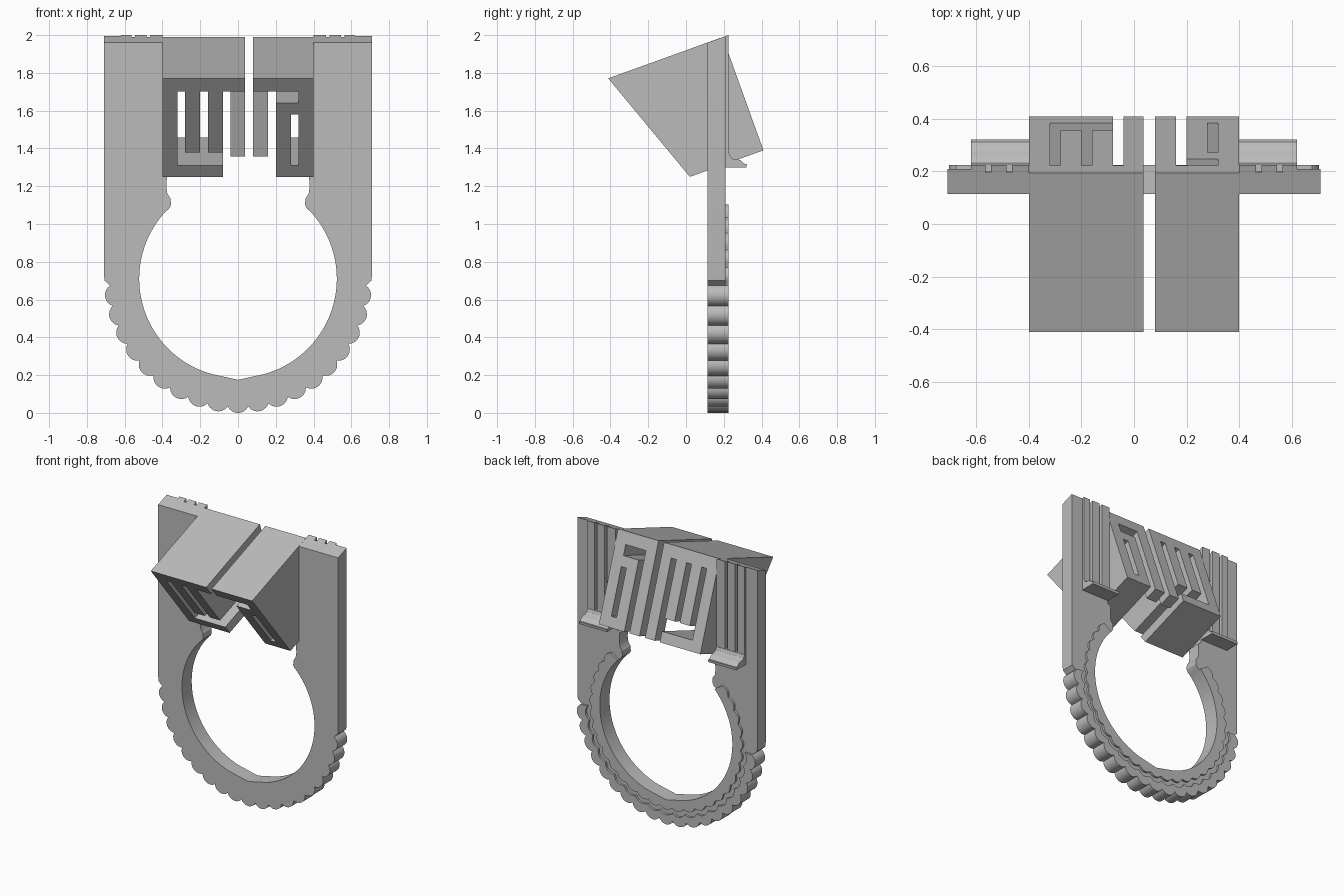
import bpy, bmesh, math

cube = bpy.data.objects.get("Cube")
if cube:
    bpy.data.objects.remove(cube, do_unlink=True)

# One grey metal for everything
metal = bpy.data.materials.new("grey_metal")
metal.use_nodes = True
metal.diffuse_color = (0.5, 0.5, 0.5, 1)
metal.node_tree.nodes["Principled BSDF"].inputs["Base Color"].default_value = (0.5, 0.5, 0.5, 1)


def prism(name, loops, place):
    """Fill flat loops (outline and holes), thicken, and place each (u, v, w), w being 0 or 1."""
    bm = bmesh.new()
    for loop in loops:
        verts = [bm.verts.new((u, v, 0)) for u, v in loop]
        for i, v in enumerate(verts):
            bm.edges.new((verts[i - 1], v))
    bmesh.ops.triangle_fill(bm, edges=bm.edges[:], use_beauty=True, normal=(0, 0, 1))
    ret = bmesh.ops.extrude_face_region(bm, geom=bm.faces[:], use_keep_orig=True)
    for v in ret["geom"]:
        if isinstance(v, bmesh.types.BMVert):
            v.co.z = 1
    for v in bm.verts:
        v.co = place(*v.co)
    bmesh.ops.recalc_face_normals(bm, faces=bm.faces[:])
    mesh = bpy.data.meshes.new(name)
    bm.to_mesh(mesh)
    bm.free()
    mesh.materials.append(metal)
    obj = bpy.data.objects.new(name, mesh)
    bpy.context.collection.objects.link(obj)
    bpy.ops.object.select_all(action='DESELECT')
    obj.select_set(True)
    bpy.context.view_layer.objects.active = obj
    bpy.ops.object.shade_smooth_by_angle(angle=math.radians(30))
    return obj


def upright(y0, y1):
    """Stand a profile up between two depths, under the sloping top."""
    def place(u, v, w):
        y = y0 + (y1 - y0) * w
        return (u, y, min(v, 1.96 + 0.364 * (y - 0.115)))
    return place


def rect(x0, x1, z0, z1):
    return [(x0, z0), (x1, z0), (x1, z1), (x0, z1)]


def mirrored(half):
    """Close a half outline whose two ends lie on x = 0."""
    return half + [(-x, z) for x, z in reversed(half[1:-1])]


# Ring outlines in polar form
CZ, STEP = 0.71, 9.15


def polar(r, a):
    a = math.radians(a)
    return (r * math.cos(a) if a > -1.5707 else 0.0, CZ + r * math.sin(a))


def offset(a):
    return math.radians((a + 90 + STEP / 2) % STEP - STEP / 2)


def bead(a):
    d = offset(a)
    return 0.65 * math.cos(d) + math.sqrt(0.06 ** 2 - (0.65 * math.sin(d)) ** 2)


def wave(base):
    return lambda a: base + 0.02 * math.cos(offset(a) / math.radians(STEP / 2) * math.pi / 2)


def sweep(radius, a0, a1, n):
    return [polar(radius(a0 + (a1 - a0) * i / n), a0 + (a1 - a0) * i / n) for i in range(n + 1)]


END = -90 + STEP * 9.5
beads = sweep(bead, -90, END, 114)
hole = sweep(lambda a: 0.523, 43, -75, 48) + [(0, 0.175)]
lobe = [(0.4, 1.28), (0.375, 1.26), (0.38, 1.2), (0.374, 1.16), (0.357, 1.135), (0.355, 1.1), (0.366, 1.08)]
GROOVES = ((0.545, 0.565), (0.465, 0.485))


def plate(grooved):
    half = beads + [(0.706, 0.70), (0.71, 0.73), (0.71, 2)]
    if grooved:
        for a, b in GROOVES:
            half += [(b, 2), (b, 1.36), (a, 1.36), (a, 2)]
    return mirrored(half + [(0.4, 2)] + lobe + hole)


# Back plate with the ring opening; rear layer carries the flutes
prism("plate_front", [plate(False)], upright(0.115, 0.197))
prism("plate_rear", [plate(True)], upright(0.197, 0.21))

# Raised relief on the rear of the ring
inner_band = [(0, 0.175)] + hole[-2::-1] + sweep(wave(0.585), 42, -90, 172)
prism("ring_inner_band", [mirrored(inner_band)], upright(0.205, 0.225))
bead_band = beads + sweep(wave(0.622), END, -90, 114)
prism("ring_bead_band", [mirrored(bead_band)], upright(0.205, 0.225))

# Fluted pilasters and their moulded feet
foot = [(0.2, 1.30), (0.32, 1.30), (0.322, 1.318), (0.312, 1.318), (0.302, 1.325), (0.29, 1.337),
        (0.27, 1.343), (0.25, 1.345), (0.236, 1.355), (0.228, 1.375), (0.2, 1.375)]
for side, s in (("left", 1), ("right", -1)):
    for i, (a, b) in enumerate(((0.4, 0.465), (0.485, 0.545), (0.565, 0.62))):
        prism(f"{side}_pilaster_strip_{i + 1}", [rect(s * a, s * b, 1.36, 2.1)], upright(0.205, 0.225))
    prism(f"{side}_pilaster_foot", [foot], lambda u, v, w: (s * (0.4 + 0.22 * w), u, v))

# Tilted block: profiles in (x, height along its rear face), pushed forward
H = 0.637
DY, DZ = 0.941, 0.339
LOW, MID, HIGH, TOP = 0.0735, 0.159, 0.478, 0.551


def tilted(depth):
    def place(u, v, w):
        k = depth(v) * w
        return (u, 0.41 - DZ * v - DY * k, 1.39 + DY * v - DZ * k)
    return place


def slanted(v):
    return 0.414 + 0.23 * v / H


right_block = [(-0.4, 0), (-0.08, 0), (-0.08, LOW), (-0.32, LOW), (-0.32, TOP), (-0.28, TOP),
               (-0.28, MID), (-0.2, MID), (-0.2, TOP), (-0.16, TOP), (-0.16, MID), (-0.08, MID),
               (-0.08, TOP), (0.037, TOP), (0.037, H), (-0.4, H)]
left_block = [(0.08, TOP), (0.32, TOP), (0.32, HIGH), (0.2, HIGH), (0.2, 0), (0.4, 0), (0.4, H), (0.08, H)]
prism("right_block", [right_block], tilted(slanted))
prism("left_block", [left_block, rect(0.28, 0.32, LOW, 0.404)], tilted(slanted))

# Thin bars hanging on either side of the slit
prism("right_bar", [rect(-0.04, 0.037, 0, TOP)], tilted(lambda v: 0.096))
prism("left_bar", [rect(0.08, 0.16, 0, TOP)], tilted(lambda v: 0.096))
